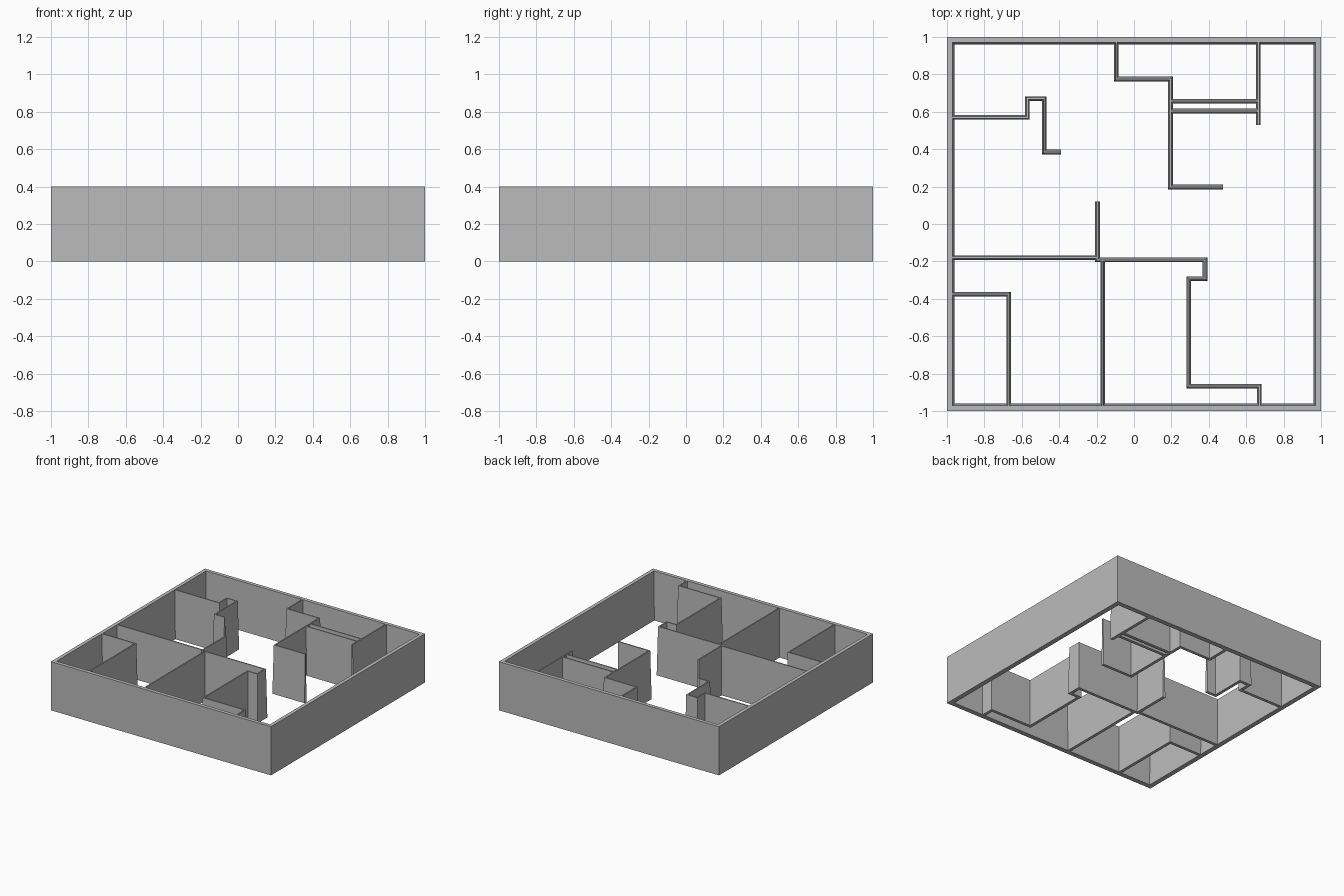
import bpy
import bmesh
from mathutils import Vector

cube = bpy.data.objects.get("Cube")
if cube:
    bpy.data.objects.remove(cube, do_unlink=True)

HEIGHT = 0.4
EDGE = 0.97          # inner face of the outer wall at the top
FOOT, CREST = 0.0125, 0.005   # half thickness of partitions at floor and top

grey = bpy.data.materials.new("plain_grey")
grey.use_nodes = True
colour = (0.5, 0.5, 0.5, 1)
grey.diffuse_color = colour
grey.node_tree.nodes["Principled BSDF"].inputs["Base Color"].default_value = colour


def finish(name, bm):
    """Turn a bmesh into a named grey object."""
    bmesh.ops.recalc_face_normals(bm, faces=bm.faces)
    mesh = bpy.data.meshes.new(name)
    bm.to_mesh(mesh)
    bm.free()
    mesh.materials.append(grey)
    obj = bpy.data.objects.new(name, mesh)
    bpy.context.collection.objects.link(obj)


def bridge(bm, loop_a, loop_b):
    """Join two closed loops of equal length with quads."""
    for i in range(len(loop_a)):
        j = (i + 1) % len(loop_a)
        bm.faces.new((loop_a[i], loop_a[j], loop_b[j], loop_b[i]))


def offset(points, distance):
    """Offset an open path sideways, with mitred corners."""
    dirs = [(b - a).normalized() for a, b in zip(points, points[1:])]
    result = []
    for i, p in enumerate(points):
        before, after = dirs[max(i - 1, 0)], dirs[min(i, len(dirs) - 1)]
        n1 = Vector((-before.y, before.x))
        n2 = Vector((-after.y, after.x))
        result.append(p + (n1 + n2) * distance / (1 + n1.dot(n2)))
    return result


def partition(name, path):
    """Thin wall along a path, tapering towards its top."""
    points = [Vector(p) for p in path]
    bm = bmesh.new()
    rails = []
    for half, z in ((FOOT, 0), (CREST, HEIGHT)):
        for side in (half, -half):
            rails.append([bm.verts.new((p.x, p.y, z)) for p in offset(points, side)])
    low_l, low_r, top_l, top_r = rails
    ring = [low_l, low_r, top_r, top_l]
    for i in range(len(points) - 1):
        for k in range(4):
            a, b = ring[k], ring[(k + 1) % 4]
            bm.faces.new((a[i], a[i + 1], b[i + 1], b[i]))
    for end in (0, -1):
        bm.faces.new([rail[end] for rail in ring])
    finish(name, bm)


# Outer wall: upright outside, slightly sloping inside
bm = bmesh.new()
loops = []
for half, z in ((1, 0), (1, HEIGHT), (EDGE, HEIGHT), (EDGE - 0.01, 0)):
    loops.append([bm.verts.new((sx * half, sy * half, z))
                  for sx, sy in ((-1, -1), (1, -1), (1, 1), (-1, 1))])
for i in range(4):
    bridge(bm, loops[i], loops[(i + 1) % 4])
finish("outer_wall", bm)

# Inner partitions, each along its floor plan path
partitions = {
    "back_right_partition": [(-EDGE, 0.57), (-0.57, 0.57), (-0.57, 0.67),
                             (-0.48, 0.67), (-0.48, 0.385), (-0.39, 0.385)],
    "back_centre_partition": [(-0.095, EDGE), (-0.095, 0.775), (0.195, 0.775),
                              (0.195, 0.198), (0.475, 0.198)],
    "back_left_partition": [(0.665, EDGE), (0.665, 0.53)],
    "closet_back_partition": [(0.195, 0.657), (0.665, 0.657)],
    "closet_front_partition": [(0.195, 0.604), (0.665, 0.604)],
    "middle_right_partition": [(-EDGE, -0.18), (-0.195, -0.18)],
    "front_left_partition": [(-0.195, 0.12), (-0.195, -0.192), (0.38, -0.192),
                             (0.38, -0.293), (0.293, -0.293), (0.293, -0.867),
                             (0.67, -0.867), (0.67, -EDGE)],
    "front_right_partition": [(-EDGE, -0.375), (-0.67, -0.375), (-0.67, -EDGE)],
    "front_centre_partition": [(-0.167, -0.19), (-0.167, -EDGE)],
}
for name, path in partitions.items():
    partition(name, path)
